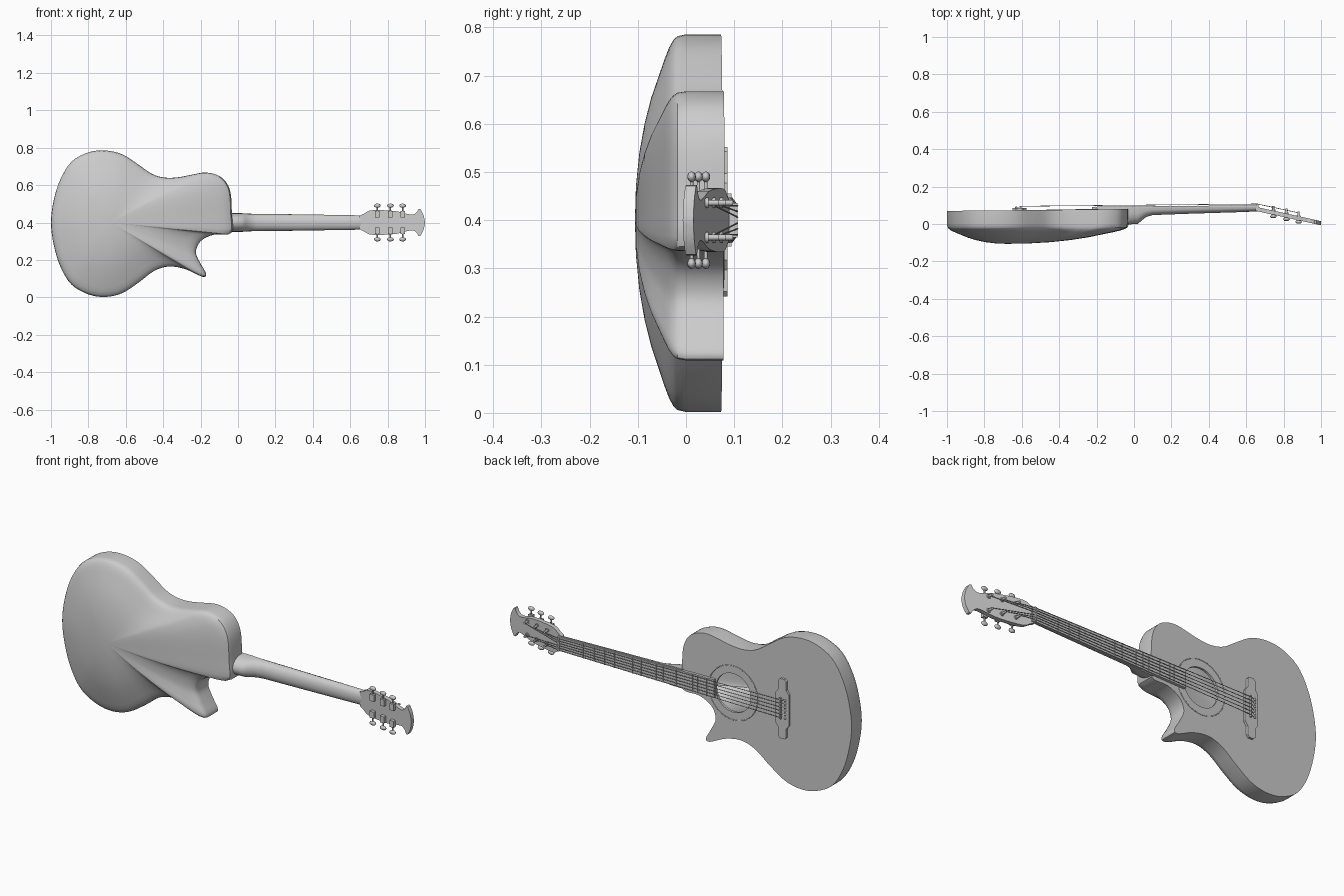
import bpy, bmesh, math
from mathutils import Vector

if "Cube" in bpy.data.objects:
    bpy.data.objects.remove(bpy.data.objects["Cube"])

grey = bpy.data.materials.new("plain grey")
grey.use_nodes = True
grey.diffuse_color = (0.6, 0.6, 0.6, 1)
grey.node_tree.nodes["Principled BSDF"].inputs["Base Color"].default_value = (0.6, 0.6, 0.6, 1)

MID = 0.4            # height of the centre line
NUT, SADDLE = 0.66, -0.605


def top(x):
    """Soundboard plane."""
    return 0.08 + 0.01 * x


def head(x):
    """Playing face of the tilted headstock."""
    return 0.09 - 0.22 * (x - NUT)


def finish(name, bm, angle=35):
    bmesh.ops.recalc_face_normals(bm, faces=bm.faces)
    me = bpy.data.meshes.new(name)
    bm.to_mesh(me)
    bm.free()
    ob = bpy.data.objects.new(name, me)
    bpy.context.collection.objects.link(ob)
    me.materials.append(grey)
    bpy.ops.object.select_all(action='DESELECT')
    ob.select_set(True)
    bpy.context.view_layer.objects.active = ob
    bpy.ops.object.shade_smooth_by_angle(angle=math.radians(angle))
    return ob


def smooth_path(pts, steps, closed=True):
    """Catmull-Rom curve through 2D points."""
    out, n = [], len(pts)
    for i in range(n if closed else n - 1):
        if closed:
            k = [pts[(i + j) % n] for j in (-1, 0, 1, 2)]
        else:
            k = [pts[min(max(i + j, 0), n - 1)] for j in (-1, 0, 1, 2)]
        a, b, c, d = [Vector(p) for p in k]
        for s in range(steps):
            t = s / steps
            out.append(0.5 * (2 * b + (c - a) * t + (2 * a - 5 * b + 4 * c - d) * t * t
                              + (3 * b - a - 3 * c + d) * t ** 3))
    return out if closed else out + [Vector(pts[-1])]


def skin(bm, rings):
    """Quads between successive closed rings of vertices."""
    for lo, hi in zip(rings, rings[1:]):
        n = len(lo)
        for i in range(n):
            bm.faces.new((lo[i], lo[(i + 1) % n], hi[(i + 1) % n], hi[i]))


def plate(name, pts, low, high):
    """Flat outline in x and z, between two y functions of x."""
    bm = bmesh.new()
    rings = [[bm.verts.new((x, f(x), z)) for x, z in pts] for f in (low, high)]
    skin(bm, rings)
    for r in rings:
        bm.faces.new(r)
    return finish(name, bm)


def tube(name, pts, r, closed=False, res=1):
    cu = bpy.data.curves.new(name, 'CURVE')
    cu.dimensions = '3D'
    cu.bevel_depth, cu.bevel_resolution, cu.use_fill_caps = r, res, True
    sp = cu.splines.new('POLY')
    sp.points.add(len(pts) - 1)
    for p, co in zip(sp.points, pts):
        p.co = (*co, 1)
    sp.use_cyclic_u = closed
    ob = bpy.data.objects.new(name, cu)
    bpy.context.collection.objects.link(ob)
    cu.materials.append(grey)
    bpy.ops.object.select_all(action='DESELECT')
    ob.select_set(True)
    bpy.context.view_layer.objects.active = ob
    bpy.ops.object.convert(target='MESH')
    return ob


def box(name, c, size):
    bm = bmesh.new()
    bmesh.ops.create_cube(bm, size=1)
    bmesh.ops.scale(bm, vec=size, verts=bm.verts)
    bmesh.ops.translate(bm, vec=c, verts=bm.verts)
    return finish(name, bm)


def ball(name, c, size):
    bm = bmesh.new()
    bmesh.ops.create_uvsphere(bm, u_segments=12, v_segments=8, radius=0.5)
    bmesh.ops.scale(bm, vec=size, verts=bm.verts)
    bmesh.ops.translate(bm, vec=c, verts=bm.verts)
    return finish(name, bm, 60)


def circle(r, n=48):
    return [(HOLE + r * math.cos(2 * math.pi * i / n), MID + r * math.sin(2 * math.pi * i / n))
            for i in range(n)]


# Body: cutaway outline, bowl back made of shrinking rings, soundboard with hole
HOLE, HOLE_R = -0.325, 0.1
outline = smooth_path([
    (-.035, .345), (-.033, .45), (-.04, .56), (-.07, .625), (-.12, .657), (-.18, .667),
    (-.25, .655), (-.32, .642), (-.39, .64), (-.46, .66), (-.54, .715), (-.62, .765),
    (-.71, .785), (-.8, .775), (-.89, .725), (-.95, .63), (-.985, .52), (-1, .4),
    (-.985, .28), (-.95, .165), (-.89, .068), (-.8, .016), (-.71, .002), (-.62, .022),
    (-.53, .08), (-.45, .14), (-.37, .165), (-.28, .15), (-.19, .11), (-.17, .125),
    (-.2, .18), (-.225, .24), (-.2, .3), (-.13, .335)], 4)
core = Vector((-.68, MID))
bowl = [(1, 0), (.99, -.018), (.97, -.026), (.93, -.035), (.87, -.044), (.78, -.056),
        (.66, -.072), (.52, -.086), (.36, -.097), (.18, -.104)]
bm = bmesh.new()
rim = [bm.verts.new((p.x, top(p.x), p.y)) for p in outline]
rings = [rim]
for s, y in bowl:
    rings.append([bm.verts.new((q.x, y, q.y)) for q in (core + (p - core) * s for p in outline)])
skin(bm, rings)
tip = bm.verts.new((core.x, -.106, core.y))
last = rings[-1]
for i in range(len(last)):
    bm.faces.new((last[i], last[(i + 1) % len(last)], tip))
hole = [bm.verts.new((x, top(x), z)) for x, z in circle(HOLE_R)]
edges = [bm.edges.new((hole[i - 1], hole[i])) for i in range(len(hole))]
edges += [bm.edges.get((rim[i - 1], rim[i])) for i in range(len(rim))]
bmesh.ops.triangle_fill(bm, use_beauty=True, edges=edges)
skin(bm, [hole, [bm.verts.new((v.co.x, v.co.y - .012, v.co.z)) for v in hole]])
finish("body", bm)

# Thin inlay ring around the sound hole
tube("sound_hole_ring", [(x, top(x), z) for x, z in circle(.14)], .002, True)

# Neck: half-round sections with a deep heel
bm = bmesh.new()
rings = []
for x, w, d in [(-.04, .05, .09), (.02, .05, .086), (.04, .048, .07), (.065, .047, .05),
                (.1, .046, .04), (.3, .044, .034), (.55, .04, .028), (.67, .038, .024)]:
    y = .087 + .007 * x
    arc = [math.pi * i / 12 for i in range(13)]
    rings.append([bm.verts.new((x, y - d * math.sin(a) ** .8 if 0 < a < 3.14 else y,
                                MID + w * math.cos(a))) for a in arc])
skin(bm, rings)
bm.faces.new(rings[0])
bm.faces.new(rings[-1])
finish("neck", bm)

# Fretboard, frets and nut
END = -.225


def half_width(x):
    return .047 - .011 * (x - END) / (NUT - END)


def board(x):
    return .094 + .009 * x


a, b = half_width(END), half_width(NUT)
plate("fretboard", [(END, MID - a), (NUT, MID - b), (NUT, MID + b), (END, MID + a)],
      lambda x: top(x) - .001, board)
for n in range(1, 21):
    x = NUT - (NUT - SADDLE) * (1 - 2 ** (-n / 12))
    if x > END:
        box(f"fret_{n}", (x, board(x), MID), (.004, .004, 2 * half_width(x)))
box("nut", (NUT, .098, MID), (.01, .018, 2 * b))

# Headstock: waisted outline with a flared end
side = smooth_path([(.65, .037), (.675, .048), (.705, .064), (.77, .066), (.85, .06),
                    (.9, .047), (.935, .042), (.955, .055), (.965, .073)], 3, False)
side += smooth_path([(.975, .071), (.992, .04), (1, 0)], 3, False)
shape = [(p.x, MID + p.y) for p in side]
shape += [(p.x, MID - p.y) for p in reversed(side[:-1])]
plate("headstock", shape, lambda x: head(x) - .022, head)

# Bridge with narrow wings, saddle and pins
wing = [(-.575, 0), (-.575, .08), (-.59, .1), (-.59, .145), (-.6, .155),
        (-.625, .155), (-.635, .145), (-.635, .1), (-.65, .08), (-.65, 0)]
shape = [(x, MID - .003 + z) for x, z in wing]
shape += [(x, MID - .003 - z) for x, z in reversed(wing[1:-1])]
plate("bridge", shape, lambda x: top(x) - .001, lambda x: top(x) + .012)
box("saddle", (SADDLE, top(SADDLE) + .013, MID), (.008, .014, .11))

# Tuners: three on each side
posts = {}
for sgn, label in ((1, "upper"), (-1, "lower")):
    for i, x in enumerate((.745, .815, .88)):
        y = head(x)
        z = MID + sgn * .036
        posts[sgn, i] = (x, y + .018, z)
        tube(f"{label}_tuner_post_{i}", [(x, y - .025, z), (x, y + .026, z)], .006, res=2)
        tube(f"{label}_tuner_bush_{i}", [(x, y - .002, z), (x, y + .005, z)], .011, res=2)
        box(f"{label}_tuner_case_{i}", (x, y - .03, MID + sgn * .044), (.024, .018, .034))
        tube(f"{label}_tuner_shaft_{i}", [(x, y - .03, MID + sgn * .05),
                                          (x, y - .03, MID + sgn * .085)], .004)
        ball(f"{label}_tuner_button_{i}", (x, y - .03, MID + sgn * .09), (.036, .018, .022))

# Strings, from the bridge pins over saddle and nut to the posts
for k in range(6):
    f = (k - 2.5) / 2.5
    sgn, i = (1, 5 - k) if k > 2 else (-1, k)
    px, py, pz = posts[sgn, i]
    zb = MID + f * .046
    tube(f"string_{k + 1}", [(-.63, top(-.63) + .01, zb), (SADDLE, .095, zb),
                             (NUT, .107, MID + f * .03), (px, py, pz - sgn * .006)], .0016)
    ball(f"bridge_pin_{k + 1}", (-.63, top(-.63) + .014, zb), (.012, .012, .012))
